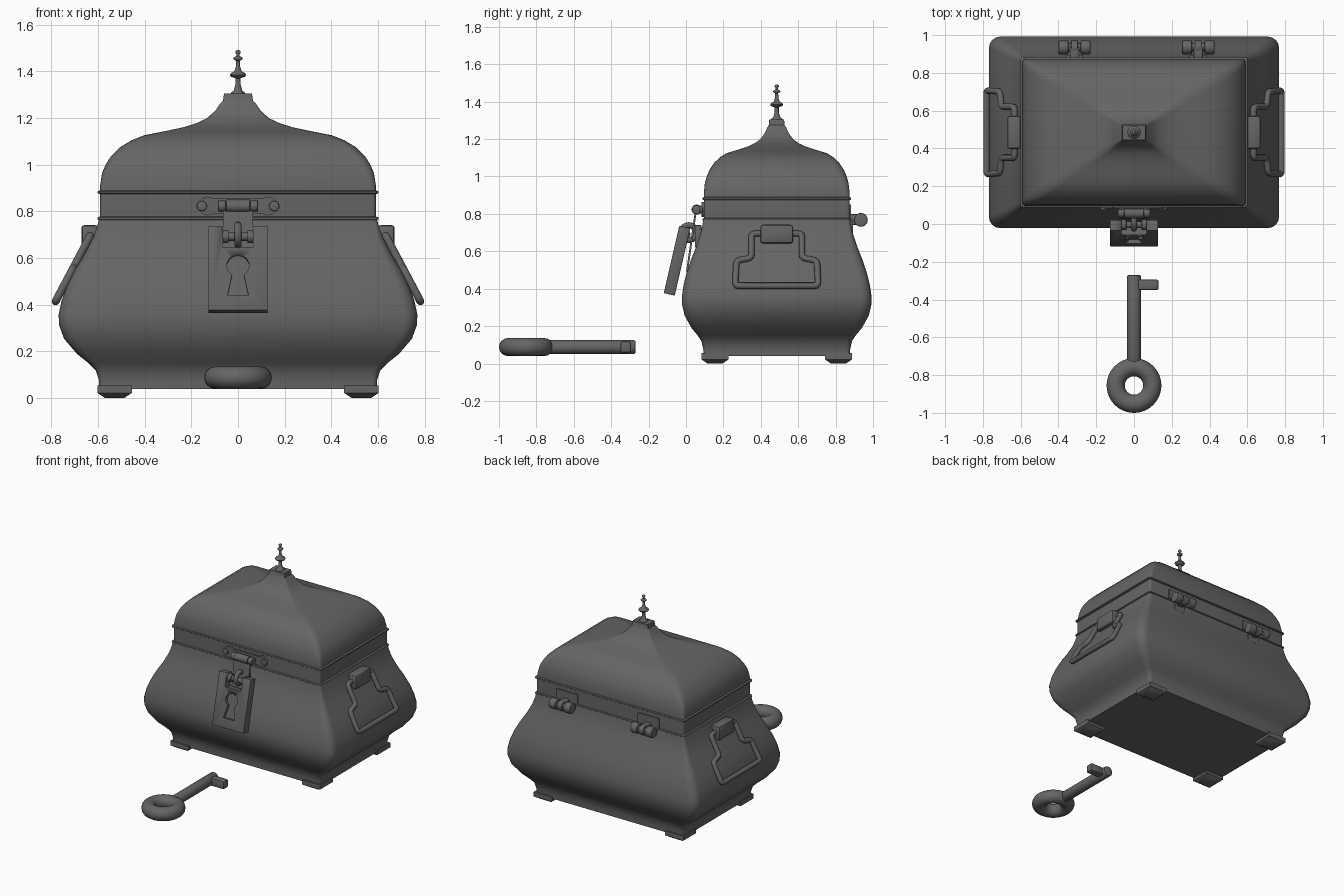
import bpy, bmesh, math
from mathutils import Vector, Matrix

if "Cube" in bpy.data.objects:
    bpy.data.objects.remove(bpy.data.objects["Cube"])

CY = 0.485      # centre of the chest in y
RATIO = 0.66    # chest depth / width
iron = bpy.data.materials.new("dark iron grey")
iron.diffuse_color = (0.13, 0.13, 0.13, 1)
iron.use_nodes = True
iron.node_tree.nodes["Principled BSDF"].inputs["Base Color"].default_value = iron.diffuse_color


def finish(bm, name, angle=35):
    bmesh.ops.recalc_face_normals(bm, faces=bm.faces)
    me = bpy.data.meshes.new(name)
    bm.to_mesh(me)
    bm.free()
    ob = bpy.data.objects.new(name, me)
    bpy.context.collection.objects.link(ob)
    me.materials.append(iron)
    bpy.ops.object.select_all(action='DESELECT')
    ob.select_set(True)
    bpy.context.view_layer.objects.active = ob
    bpy.ops.object.shade_smooth_by_angle(angle=math.radians(angle))
    return ob


def skin(bm, rings):
    loops = [[bm.verts.new(p) for p in r] for r in rings]
    n = len(loops[0])
    for a, b in zip(loops, loops[1:]):
        for i in range(n):
            bm.faces.new((a[i], a[(i + 1) % n], b[(i + 1) % n], b[i]))
    bm.faces.new(loops[0][::-1])
    bm.faces.new(loops[-1])


def rounded_loft(name, profile):
    """profile rows: half width in x, height, corner radius"""
    rings = []
    for hx, z, r in profile:
        hy, ring = hx * RATIO, []
        for q, (sx, sy) in enumerate(((1, 1), (-1, 1), (-1, -1), (1, -1))):
            for k in range(5):
                a = (q + k / 4) * math.pi / 2
                ring.append((sx * (hx - r) + r * math.cos(a),
                             CY + sy * (hy - r) + r * math.sin(a), z))
        rings.append(ring)
    bm = bmesh.new()
    skin(bm, rings)
    return finish(bm, name)


def box(name, c, size, rx=0, bevel=0.0):
    bm = bmesh.new()
    bmesh.ops.create_cube(bm, size=1)
    bmesh.ops.scale(bm, vec=size, verts=bm.verts)
    if bevel:
        bmesh.ops.bevel(bm, geom=bm.edges[:], offset=bevel, segments=2, profile=0.5, affect='EDGES')
    bm.transform(Matrix.Translation(c) @ Matrix.Rotation(rx, 4, 'X'))
    return finish(bm, name)


def cyl(name, p, q, r, seg=20, bevel=0.0):
    p, q = Vector(p), Vector(q)
    bm = bmesh.new()
    bmesh.ops.create_cone(bm, cap_ends=True, segments=seg, radius1=r, radius2=r, depth=(q - p).length)
    if bevel:
        rims = [e for e in bm.edges if abs(e.verts[0].co.z - e.verts[1].co.z) < 1e-5]
        bmesh.ops.bevel(bm, geom=rims, offset=bevel, segments=2, profile=0.5, affect='EDGES')
    bm.transform(Matrix.Translation((p + q) / 2) @ (q - p).to_track_quat('Z', 'Y').to_matrix().to_4x4())
    return finish(bm, name)


def torus(name, c, big, small, rot=Matrix(), seg=40, sides=16):
    bm = bmesh.new()
    g = []
    for i in range(seg):
        a = 2 * math.pi * i / seg
        g.append([bm.verts.new(((big + small * math.cos(b)) * math.cos(a),
                                (big + small * math.cos(b)) * math.sin(a), small * math.sin(b)))
                  for b in (2 * math.pi * j / sides for j in range(sides))])
    for i in range(seg):
        for j in range(sides):
            i2, j2 = (i + 1) % seg, (j + 1) % sides
            bm.faces.new((g[i][j], g[i2][j], g[i2][j2], g[i][j2]))
    bm.transform(Matrix.Translation(c) @ rot)
    return finish(bm, name, 60)


def tube(name, corners, r, cut=0.022):
    """closed tube through corners, each corner rounded"""
    pts, n = [], len(corners)
    for i in range(n):
        c = Vector(corners[i])
        a = c + (Vector(corners[i - 1]) - c).normalized() * cut
        b = c + (Vector(corners[(i + 1) % n]) - c).normalized() * cut
        pts += [a * (1 - t) ** 2 + c * 2 * t * (1 - t) + b * t * t for t in (0, 0.33, 0.67, 1)]
    cu = bpy.data.curves.new(name, 'CURVE')
    cu.dimensions = '3D'
    sp = cu.splines.new('POLY')
    sp.points.add(len(pts) - 1)
    for p, co in zip(sp.points, pts):
        p.co = (*co, 1)
    sp.use_cyclic_u = True
    cu.bevel_depth, cu.bevel_resolution = r, 3
    cu.materials.append(iron)
    ob = bpy.data.objects.new(name, cu)
    bpy.context.collection.objects.link(ob)
    bpy.ops.object.select_all(action='DESELECT')
    ob.select_set(True)
    bpy.context.view_layer.objects.active = ob
    bpy.ops.object.convert(target='MESH')
    bpy.ops.object.shade_smooth_by_angle(angle=math.radians(60))


# chest body, lid and the two raised rims
rounded_loft("chest_body", [
    (.595, .04, .02), (.595, .075, .02), (.61, .12, .03), (.64, .15, .035), (.69, .19, .045),
    (.745, .255, .055), (.767, .315, .06), (.768, .36, .06), (.755, .42, .06), (.73, .485, .055),
    (.695, .555, .05), (.655, .62, .04), (.622, .685, .03), (.605, .73, .02), (.594, .77, .015)])
rounded_loft("lid", [
    (.59, .77, .015), (.59, .88, .015), (.59, .915, .025), (.582, .965, .035), (.567, 1.0, .04),
    (.545, 1.035, .045), (.505, 1.075, .045), (.455, 1.105, .045), (.405, 1.125, .04),
    (.32, 1.142, .035), (.235, 1.16, .03), (.18, 1.177, .025), (.135, 1.198, .02),
    (.098, 1.23, .012), (.078, 1.26, .008), (.064, 1.275, .005), (.06, 1.305, .004)])
for name, z in (("lower_rim", .77), ("upper_rim", .882)):
    rounded_loft(name, [(.592, z - .008, .015), (.601, z - .004, .015),
                        (.601, z + .004, .015), (.592, z + .008, .015)])

# finial on the lid
bm = bmesh.new()
skin(bm, [[(r * math.cos(a), CY + r * math.sin(a), z) for a in (2 * math.pi * i / 20 for i in range(20))]
          for r, z in ((.03, 1.30), (.03, 1.308), (.018, 1.318), (.011, 1.345), (.011, 1.37), (.03, 1.377),
                       (.035, 1.385), (.03, 1.392), (.016, 1.4), (.009, 1.42), (.008, 1.445), (.018, 1.45),
                       (.02, 1.456), (.016, 1.461), (.006, 1.466), (.006, 1.472), (.011, 1.479),
                       (.011, 1.486), (.005, 1.492))])
finish(bm, "finial", 60)

# feet: low square blocks with tapered undersides
for sx in (-1, 1):
    for sy in (-1, 1):
        bm = bmesh.new()
        cx, cy = sx * .528, CY + sy * .33
        skin(bm, [[(cx + h * a, cy + h * b, z) for a, b in ((-1, -1), (1, -1), (1, 1), (-1, 1))]
                  for h, z in ((.04, 0), (.073, .022), (.073, .055))])
        finish(bm, "foot")

# side handles with their mounts
for s in (-1, 1):
    box("handle_mount", (s * .635, CY, .692), (.072, .175, .1), 0, .014)
    path = [(.12, .70), (.135, .695), (.135, .565), (.215, .55), (.222, .415)]
    path = path[1:]
    outline = path + [(-y, z) for y, z in reversed(path)]
    tube("side_handle", [(s * (.63 + (.70 - z) * .53), CY + y, z) for y, z in outline], .017)

# rear hinges
for x in (-.315, .34):
    box("hinge_lid_leaf", (x, .876, .815), (.17, .012, .07))
    box("hinge_body_leaf", (x, .885, .735), (.09, .016, .07))
    box("hinge_arm", (x, .905, .77), (.05, .07, .06), 0, .008)
    cyl("hinge_pin", (x - .085, .935, .768), (x + .085, .935, .768), .022)
    for s in (-1, 1):
        cyl("hinge_knuckle", (x + s * .033, .935, .768), (x + s * .085, .935, .768), .037, 20, .006)
    cyl("hinge_centre", (x - .018, .935, .768), (x + .018, .935, .768), .036, 20, .005)

# front hasp: back plate, rivets, barrel and strap
box("hasp_plate", (0, .09, .823), (.24, .014, .064))
for s in (-1, 1):
    cyl("hasp_plate_end", (s * .13, .083, .823), (s * .13, .097, .823), .04)
    cyl("hasp_rivet", (s * .155, .073, .823), (s * .155, .09, .823), .022, 16, .005)
    cyl("hasp_knuckle", (s * .052, .057, .823), (s * .085, .057, .823), .025, 16, .005)
cyl("hasp_barrel", (-.05, .057, .823), (.05, .057, .823), .027)
box("hasp_bracket", (0, .075, .823), (.16, .03, .03))
box("hasp_strap", (0, .03, .66), (.13, .01, .34), -.145)

# staple with ring and cross pin
box("staple_plate", (0, .065, .68), (.09, .035, .12), 0, .005)
torus("staple_ring", (0, .015, .70), .04, .016, Matrix.Rotation(math.pi / 2, 4, 'Y'), 24, 10)
cyl("padlock_pin", (-.1, -.004, .692), (.1, -.004, .692), .018)
for s in (-1, 1):
    cyl("pin_collar", (s * .04, -.004, .692), (s * .075, -.004, .692), .028, 16, .004)

# padlock, leaning out at the bottom, with notch and keyhole cut in
TILT, LC = -.227, Vector((0, -.048, .55))
lock = box("padlock", LC, (.254, .06, .37), TILT, .004)
frame = Matrix.Translation(LC) @ Matrix.Rotation(TILT, 4, 'X')
arc = [(.048 * math.cos(a), .012 + .048 * math.sin(a))
       for a in (math.radians(-58 + 296 * i / 12) for i in range(13))]
keyhole = arc + [(-.045, -.118), (.045, -.118)]
notch = [(-.065, .09), (.065, .09), (.065, .25), (-.065, .25)]
for shape, y0, y1 in ((keyhole, -.06, -.008), (notch, -.1, .1)):
    bm = bmesh.new()
    skin(bm, [[(x, y, z) for x, z in shape] for y in (y0, y1)])
    bm.transform(frame)
    cutter = finish(bm, "lock_cutter")
    cutter.hide_render = True
    mod = lock.modifiers.new("cut", 'BOOLEAN')
    mod.operation, mod.solver, mod.object = 'DIFFERENCE', 'EXACT', cutter
    bpy.context.view_layer.objects.active = lock
    bpy.ops.object.modifier_apply(modifier=mod.name)
    bpy.data.objects.remove(cutter)

# key lying in front
torus("key_bow", (0, -.855, .088), .097, .048)
cyl("key_shaft", (0, -.74, .088), (0, -.27, .088), .037, 20, .008)
box("key_bit", (.075, -.322, .088), (.11, .056, .058), 0, .01)
